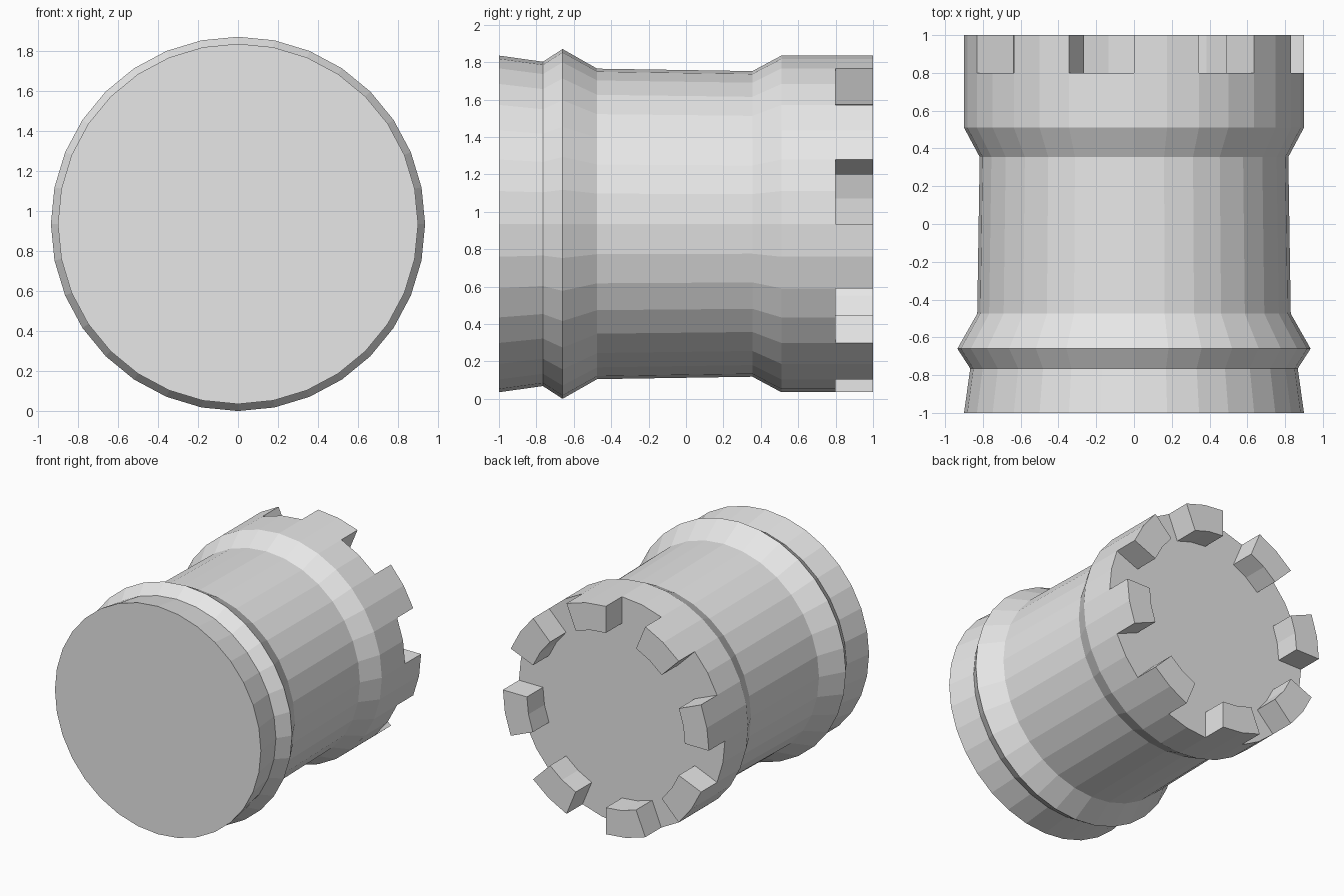
import bpy, bmesh, math

old = bpy.data.objects.get("Cube")
if old:
    bpy.data.objects.remove(old, do_unlink=True)

SIDES = 32
AXIS_Z = 0.935
FLOOR_Y, TOP_Y, INNER_R = 0.8, 1.0, 0.69

# Outline along the lying axis, as (y, radius), ending on the sunken floor
PROFILE = [(-1, 0.9), (-0.765, 0.867), (-0.66, 0.935), (-0.475, 0.83),
           (0.355, 0.817), (0.51, 0.9), (FLOOR_Y, 0.9), (FLOOR_Y, INNER_R)]

grey = bpy.data.materials.new("light grey")
grey.use_nodes = True
colour = (0.8, 0.8, 0.8, 1)
grey.diffuse_color = colour
grey.node_tree.nodes["Principled BSDF"].inputs["Base Color"].default_value = colour

bm = bmesh.new()


def ring(y, radius):
    angles = [2 * math.pi * i / SIDES for i in range(SIDES)]
    return [bm.verts.new((radius * math.cos(a), y, AXIS_Z + radius * math.sin(a)))
            for a in angles]


# Turned body with closed base and floor
rings = [ring(y, r) for y, r in PROFILE]
for a, b in zip(rings, rings[1:]):
    band = [bm.faces.new((a[i], a[(i + 1) % SIDES], b[(i + 1) % SIDES], b[i]))
            for i in range(SIDES)]
bm.faces.new(rings[0])
bm.faces.new(rings[-1])
bmesh.ops.recalc_face_normals(bm, faces=bm.faces)

# Battlements: every second pair of rim faces is raised
raised = [f for i, f in enumerate(band) if i % 4 >= 2]
result = bmesh.ops.extrude_face_region(bm, geom=raised)
verts = [g for g in result["geom"] if isinstance(g, bmesh.types.BMVert)]
bmesh.ops.translate(bm, verts=verts, vec=(0, TOP_Y - FLOOR_Y, 0))
leftover = [f for f in raised if f.is_valid]
if leftover:
    bmesh.ops.delete(bm, geom=leftover, context="FACES_ONLY")
bmesh.ops.recalc_face_normals(bm, faces=bm.faces)

mesh = bpy.data.meshes.new("battlement_tower")
bm.to_mesh(mesh)
bm.free()
mesh.materials.append(grey)
tower = bpy.data.objects.new("battlement_tower", mesh)
bpy.context.collection.objects.link(tower)
